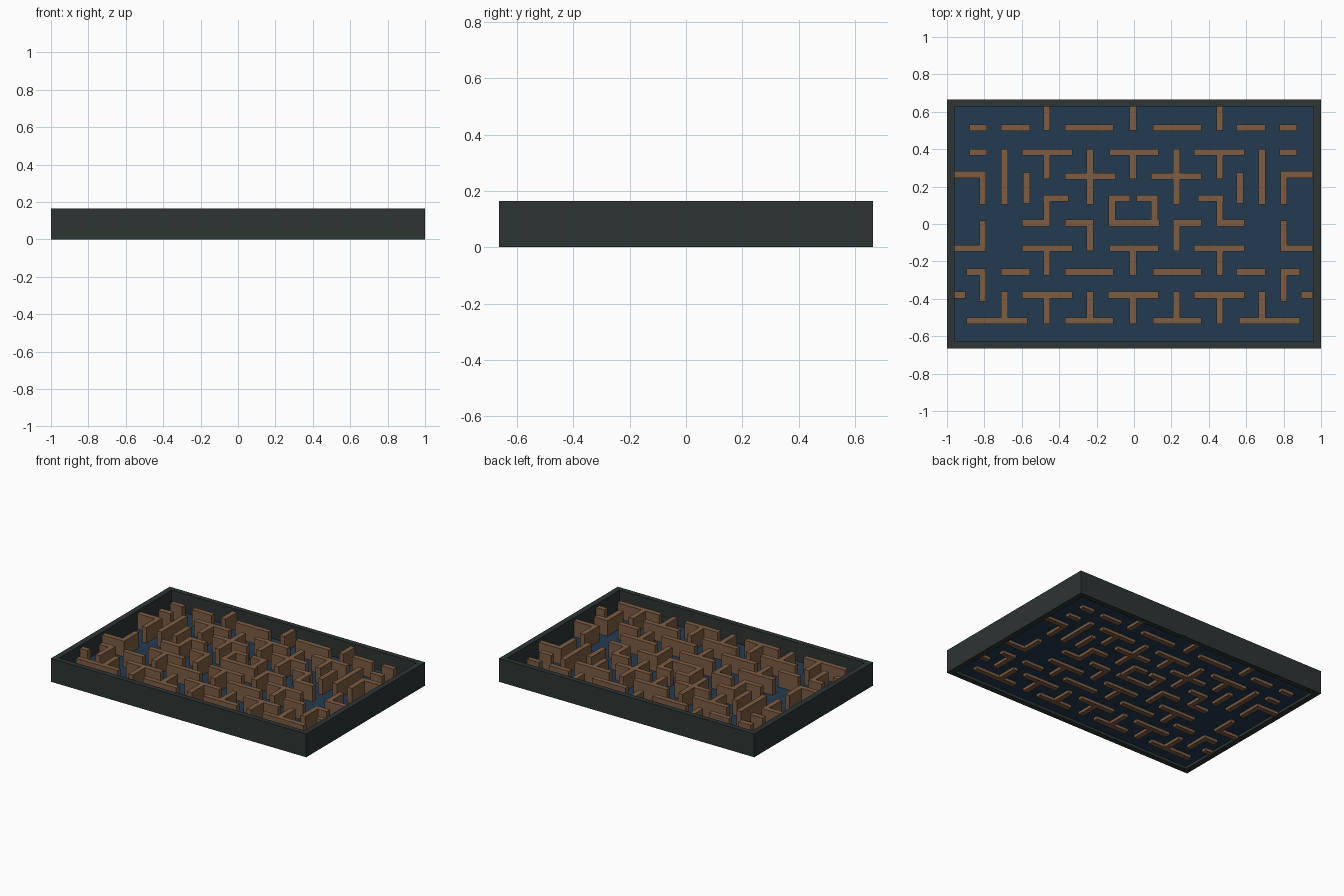
import bpy, bmesh
from mathutils import Matrix, Vector

if "Cube" in bpy.data.objects:
    bpy.data.objects.remove(bpy.data.objects["Cube"])


def material(name, rgb):
    m = bpy.data.materials.new(name)
    m.diffuse_color = (*rgb, 1)
    m.use_nodes = True
    m.node_tree.nodes["Principled BSDF"].inputs["Base Color"].default_value = m.diffuse_color
    return m


FRAME = material("dark_slate", (0.026, 0.035, 0.034))
FLOOR = material("deep_blue", (0.017, 0.044, 0.083))
WOOD = material("brown", (0.205, 0.107, 0.056))


def box(bm, x0, x1, y0, y1, z0, z1):
    c = Vector(((x0 + x1) / 2, (y0 + y1) / 2, (z0 + z1) / 2))
    s = Matrix.Diagonal((x1 - x0, y1 - y0, z1 - z0, 1))
    bmesh.ops.create_cube(bm, size=1, matrix=Matrix.Translation(c) @ s)


def finish(bm, name, mat):
    me = bpy.data.meshes.new(name)
    bm.to_mesh(me)
    bm.free()
    me.materials.append(mat)
    ob = bpy.data.objects.new(name, me)
    bpy.context.collection.objects.link(ob)
    return ob


# outer frame: one mitred ring
OX, OY, IX, IY, H = 1.0, 0.665, 0.96, 0.628, 0.165
bm = bmesh.new()
rings = []
for hx, hy, z in ((OX, OY, 0), (OX, OY, H), (IX, IY, H), (IX, IY, 0)):
    rings.append([bm.verts.new((sx * hx, sy * hy, z))
                  for sx, sy in ((-1, -1), (1, -1), (1, 1), (-1, 1))])
for i in range(4):
    a, b = rings[i], rings[(i + 1) % 4]
    for j in range(4):
        k = (j + 1) % 4
        bm.faces.new((a[j], a[k], b[k], b[j]))
bmesh.ops.recalc_face_normals(bm, faces=bm.faces)
finish(bm, "outer_frame", FRAME)

# floor panel, recessed above the bottom edge
bm = bmesh.new()
box(bm, -IX, IX, -IY, IY, 0.02, 0.035)
finish(bm, "floor_panel", FLOOR)

# maze walls of the left half: (y, spans in x) and (x, spans in y)
E = -0.965
ROWS = [
    (0.515, [(-.88, -.785), (-.71, -.555), (-.37, -.11)]),
    (0.383, [(-.88, -.785), (-.60, -.33)]),
    (0.265, [(E, -.79)]),
    (0.255, [(-.37, -.10)]),
    (0.138, [(-.487, -.35), (-.13, -.022)]),
    (0.005, [(-.60, -.453), (-.37, -.217)]),
    (-0.13, [(E, -.79), (-.60, -.33)]),
    (-0.257, [(-.895, -.79), (-.71, -.555), (-.37, -.11)]),
    (-0.38, [(E, -.90), (-.60, -.33)]),
    (-0.517, [(-.895, -.57), (-.37, -.11)]),
]
COLUMNS = [
    (-.808, [(.105, .28), (-.145, .02), (-.415, -.24)]),
    (-.692, [(.105, .40), (-.52, -.36)]),
    (-.575, [(.11, .275)]),
    (-.467, [(.50, .635), (.24, .385), (-.01, .155), (-.275, -.13), (-.535, -.38)]),
    (-.235, [(.105, .40), (-.145, .02), (-.52, -.36)]),
    (-.117, [(-.01, .155)]),
]
# walls crossing the middle, not mirrored
MID_ROWS = [(0.383, [(-.13, .13)]), (0.005, [(-.13, .137)]),
            (-0.13, [(-.13, .13)]), (-0.38, [(-.14, .13)])]
MID_COLUMNS = [(-.005, [(.50, .635), (.24, .385), (-.275, -.13), (-.535, -.38)])]

T, TOP = 0.018, 0.145
bm = bmesh.new()


def add_wall(x0, x1, y0, y1, mirrored):
    box(bm, x0, x1, y0, y1, 0, TOP)
    if mirrored:
        box(bm, -0.008 - x1, -0.008 - x0, y0, y1, 0, TOP)


for rows, columns, mirrored in ((ROWS, COLUMNS, True), (MID_ROWS, MID_COLUMNS, False)):
    for y, spans in rows:
        for a, b in spans:
            add_wall(a, b, y - T, y + T, mirrored)
    for x, spans in columns:
        for a, b in spans:
            add_wall(x - T, x + T, a, b, mirrored)
finish(bm, "maze_walls", WOOD)
